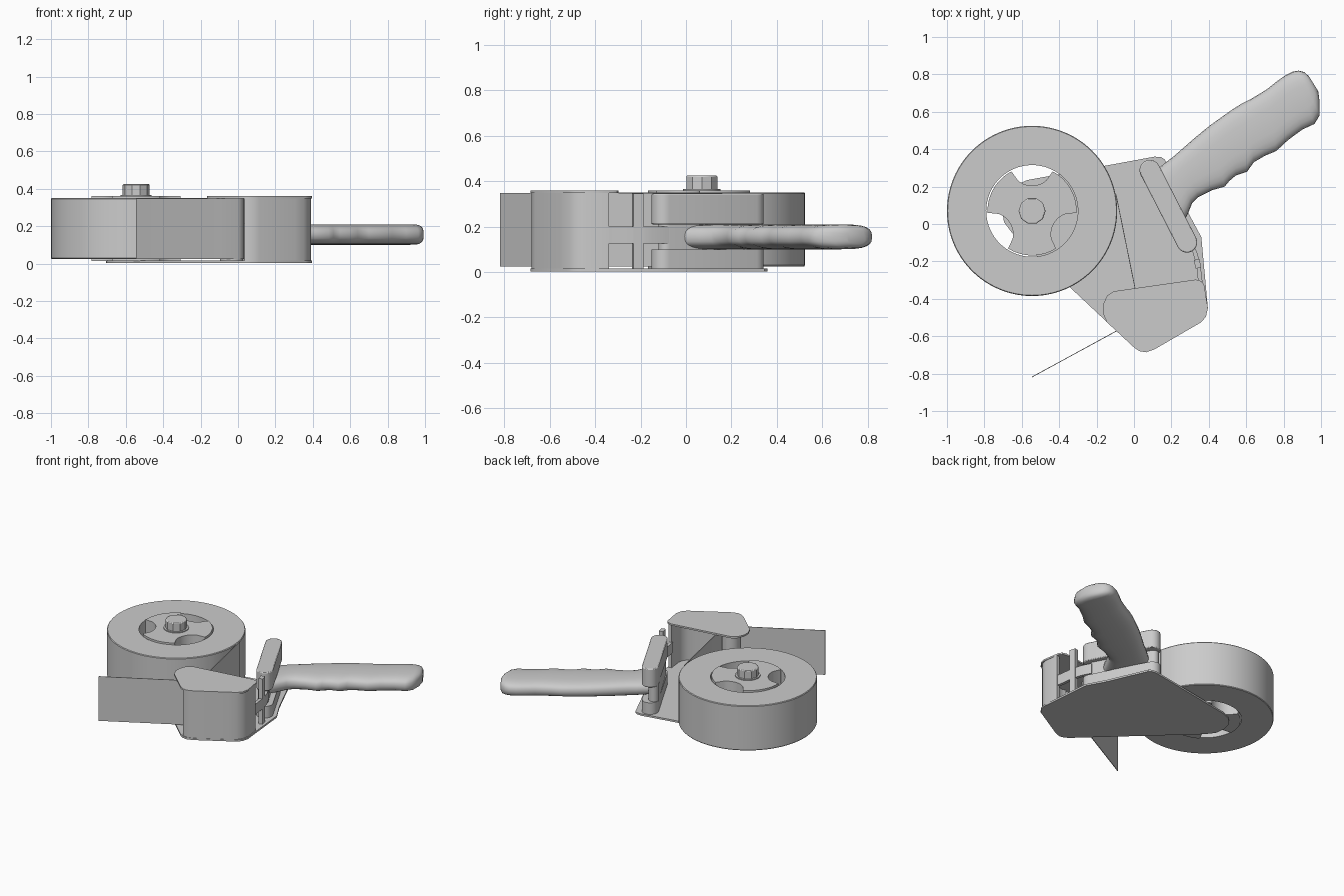
import bpy, bmesh
from math import sin, cos, pi, sqrt, atan2, copysign
from mathutils import Vector

if "Cube" in bpy.data.objects:
    bpy.data.objects.remove(bpy.data.objects["Cube"])


def finish(name, bm, angle=35, bevel=0):
    bmesh.ops.recalc_face_normals(bm, faces=bm.faces[:])
    me = bpy.data.meshes.new(name)
    bm.to_mesh(me)
    bm.free()
    ob = bpy.data.objects.new(name, me)
    bpy.context.collection.objects.link(ob)
    if bevel:
        m = ob.modifiers.new("bevel", 'BEVEL')
        m.width, m.segments, m.limit_method = bevel, 2, 'ANGLE'
        m.angle_limit = 0.9
    bpy.ops.object.select_all(action='DESELECT')
    bpy.context.view_layer.objects.active = ob
    ob.select_set(True)
    bpy.ops.object.shade_smooth_by_angle(angle=angle * pi / 180)
    return ob


def loft(name, rings, closed=False, **kw):
    """Skin a list of rings; cap the ends unless the loft is closed."""
    bm = bmesh.new()
    rows = [[bm.verts.new(p) for p in r] for r in rings]
    n = len(rows[0])
    for i in range(len(rows) if closed else len(rows) - 1):
        a, b = rows[i], rows[(i + 1) % len(rows)]
        for j in range(n):
            k = (j + 1) % n
            bm.faces.new((a[j], a[k], b[k], b[j]))
    if not closed:
        bm.faces.new(rows[0])
        bm.faces.new(rows[-1])
    return finish(name, bm, **kw)


def prism(name, pts, z0, z1, **kw):
    return loft(name, [[(x, y, z) for x, y in pts] for z in (z0, z1)], **kw)


def circle(cx, cy, r, n):
    return [(cx + r * cos(2 * pi * i / n), cy + r * sin(2 * pi * i / n)) for i in range(n)]


def capsule(a, b, r, n=10):
    ang = atan2(b[1] - a[1], b[0] - a[0])
    return [(c[0] + r * cos(ang + s + pi * i / n), c[1] + r * sin(ang + s + pi * i / n))
            for c, s in ((a, pi / 2), (b, -pi / 2)) for i in range(n + 1)]


def ribbon(name, path, z0, z1, t, **kw):
    """Upright sheet of thickness t following a path in plan."""
    rings = []
    for i, p in enumerate(path):
        a, b = path[max(i - 1, 0)], path[min(i + 1, len(path) - 1)]
        d = (Vector(b) - Vector(a)).normalized() * t / 2
        l, r = (p[0] - d.y, p[1] + d.x), (p[0] + d.y, p[1] - d.x)
        rings.append([(*l, z0), (*r, z0), (*r, z1), (*l, z1)])
    return loft(name, rings, **kw)


CX, CY = -0.545, 0.07

# Base plate
front_edge = [(0, -.66), (.03, -.68), (.065, -.686), (.11, -.67), (.36, -.525), (.385, -.495), (.395, -.45)]
plate = front_edge + [(.36, -.07), (.29, .06), (.175, .32), (.165, .345), (.145, .358), (.11, .36),
                      (-.57, .235), (-.64, .205), (-.69, .15), (-.705, .08), (-.695, .01), (-.65, -.05)]
prism("base_plate", plate, 0.003, .016)

# Front cover and its side wall
prism("top_cover", front_edge + [(.375, -.325), (.36, -.305), (.33, -.297), (-.11, -.36), (-.145, -.385),
                                 (-.165, -.43), (-.165, -.48), (-.145, -.525)], .348, .36)
ribbon("cover_wall", [(.035, -.665), (.07, -.67), (.11, -.655), (.30, -.545), (.345, -.515), (.37, -.48),
                      (.378, -.44), (.366, -.34)], .01, .352, .022)

# Tape roll
prof = [(.245, .025), (.451, .025), (.455, .03), (.455, .345), (.451, .35), (.245, .35)]
loft("tape_roll", [[(CX + r * cos(a), CY + r * sin(a), z) for r, z in prof]
                   for a in (2 * pi * i / 96 for i in range(96))], closed=True)

# Tape strip leaving the roll, turning at the roller and ending free
rx, ry, rr = -.035, -.47, .062
turn = [(rx + (rr + .003) * cos(a), ry + (rr + .003) * sin(a))
        for a in (.2 - 1.25 * i / 8 for i in range(9))]
ribbon("tape_strip", [(-.096, .158)] + turn + [(-.09, -.57), (-.545, -.818)], .025, .347, .004)
prism("guide_roller", circle(rx, ry, rr, 32), .014, .349)


# Hub with three scalloped notches
def hub_radius(a, d=.25, rho=.115):
    delta = (a - pi / 2 + pi / 3) % (2 * pi / 3) - pi / 3
    q = rho ** 2 - (d * sin(delta)) ** 2
    return min(.238, d * cos(delta) - sqrt(q)) if q > 0 else .238


prism("hub", [(CX + hub_radius(a) * cos(a), CY + hub_radius(a) * sin(a))
              for a in (2 * pi * i / 144 for i in range(144))], .014, .36)
prism("hub_collar", circle(CX, CY, .083, 32), .35, .366)
prism("hub_nut", circle(CX, CY, .072, 10), .35, .425, angle=20, bevel=.006)

# Handle mount: upper and lower blocks joined by a thinner core
a, b = (.085, .288), (.283, -.098)
prism("mount_lower", capsule(a, b, .055), .01, .10)
prism("mount_upper", capsule(a, b, .055), .21, .345, bevel=.006)
prism("mount_core", capsule((.065, .278), (.263, -.088), .034), .095, .215)

# Bracket between mount and cover wall
ribbon("bracket_strip", [(.29, -.08), (.325, -.15), (.345, -.22), (.352, -.29), (.362, -.35)], .125, .20, .022)
ribbon("bracket_post", [(.334, -.19), (.345, -.235)], .014, .345, .03)

# Handle grip: stations give upper and lower edge points in plan
stations = [(.10, .27, .25, -.02), (.17, .33, .29, .06), (.21, .36, .31, .11), (.25, .395, .345, .145),
            (.33, .465, .415, .18), (.41, .53, .485, .20), (.48, .58, .51, .23), (.53, .615, .545, .26),
            (.57, .64, .605, .28), (.62, .665, .64, .33), (.67, .695, .70, .365), (.71, .72, .76, .39),
            (.76, .76, .825, .45), (.81, .795, .90, .505), (.85, .815, .965, .535), (.88, .82, .992, .58),
            (.91, .812, .993, .65), (.935, .79, .985, .71)]


def spow(v, e):
    return copysign(abs(v) ** e, v)


rings = []
for i, (ux, uy, lx, ly) in enumerate(stations):
    left = len(stations) - 1 - i
    h = .055 * (.6, .9, .98)[left] if left < 3 else .055
    ring = []
    for k in range(24):
        t = 2 * pi * k / 24
        c, s = spow(cos(t), .7), spow(sin(t), .7)
        ring.append(((ux + lx) / 2 + c * (ux - lx) / 2, (uy + ly) / 2 + c * (uy - ly) / 2, .155 + h * s))
    rings.append(ring)
loft("handle_grip", rings, angle=50)
